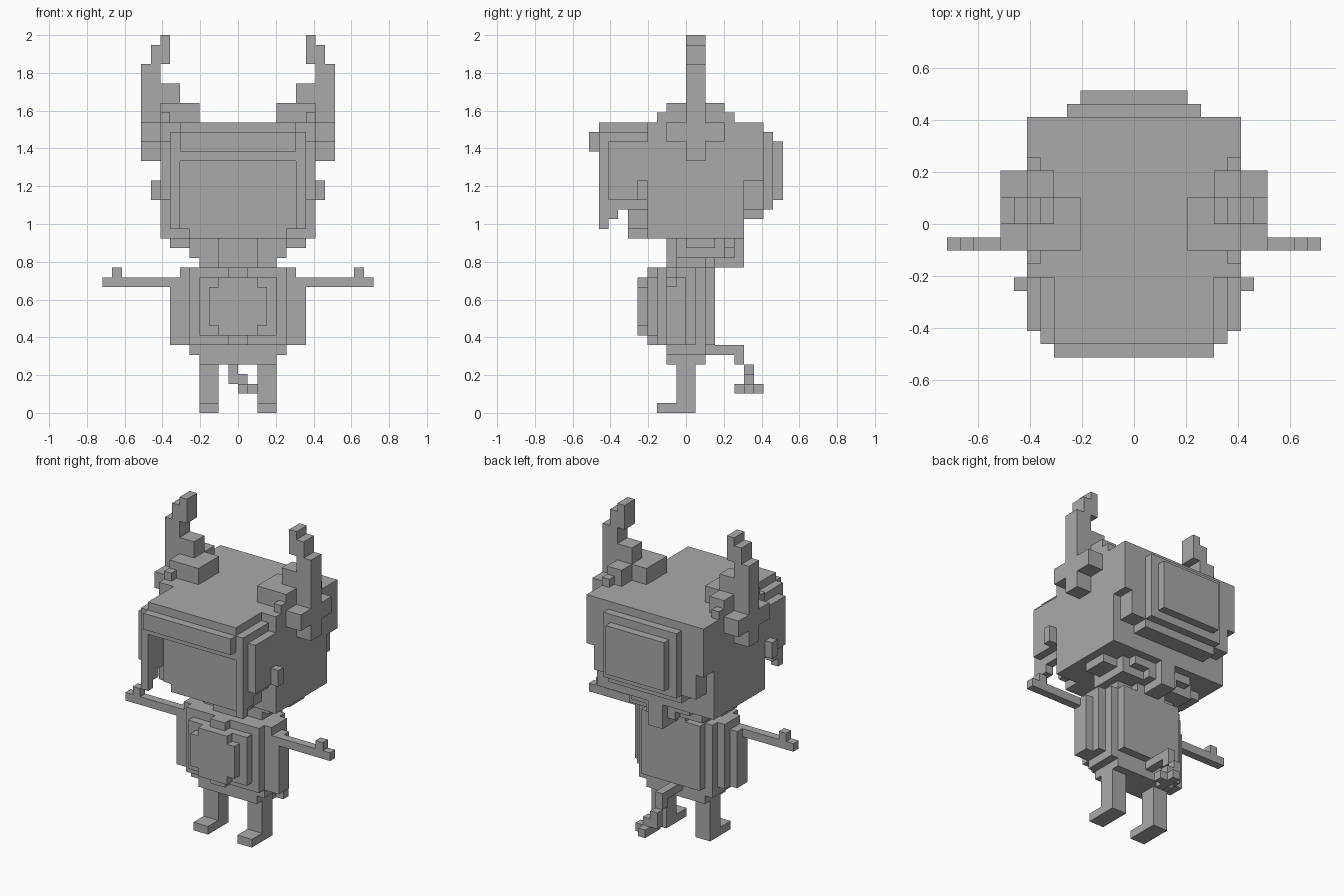
import bpy
import bmesh
from itertools import product
from mathutils import Vector

default = bpy.data.objects.get("Cube")
if default:
    bpy.data.objects.remove(default)

UNIT = 2 / 39  # edge of one cubic cell

grey = bpy.data.materials.new("plain grey")
grey.use_nodes = True
grey.diffuse_color = (0.4, 0.4, 0.4, 1)
grey.node_tree.nodes["Principled BSDF"].inputs["Base Color"].default_value = grey.diffuse_color


def box(x, y, z):
    """Cells filling the given ranges along each axis."""
    return set(product(range(*x), range(*y), range(*z)))


def slab(half, y, z):
    """Cells of a box centred across the body."""
    return box((-half, half), y, z)


def mirror(cells):
    return {(-x - 1, y, z) for x, y, z in cells}


def build(name, *groups):
    """Join boxes into one blocky shell with only its outer faces."""
    cells = set().union(*groups)
    bm = bmesh.new()
    corners = {}

    def corner(p):
        key = tuple(p)
        if key not in corners:
            corners[key] = bm.verts.new(Vector(key) * UNIT)
        return corners[key]

    for cell in cells:
        for axis, side in product(range(3), (0, 1)):
            other = list(cell)
            other[axis] += 1 if side else -1
            if tuple(other) in cells:
                continue
            loop = []
            for a, b in ((0, 0), (1, 0), (1, 1), (0, 1)):
                p = list(cell)
                p[axis] += side
                p[(axis + 1) % 3] += a
                p[(axis + 2) % 3] += b
                loop.append(corner(p))
            bm.faces.new(loop if side else loop[::-1])
    bmesh.ops.dissolve_limit(bm, angle_limit=0.01, verts=bm.verts, edges=bm.edges)
    mesh = bpy.data.meshes.new(name)
    bm.to_mesh(mesh)
    bm.free()
    mesh.materials.append(grey)
    obj = bpy.data.objects.new(name, mesh)
    bpy.context.collection.objects.link(obj)
    return obj


def build_pair(name, *groups):
    """Build a left part and its mirrored right twin."""
    cells = set().union(*groups)
    build("left_" + name, cells)
    build("right_" + name, mirror(cells))


# Legs with forward feet
build_pair("leg", box((2, 4), (-1, 1), (0, 5)), box((2, 4), (-3, 1), (0, 1)))

# Rounded torso
build("torso",
      slab(4, (-2, 2), (5, 6)),
      slab(5, (-2, 2), (6, 7)),
      slab(4, (-3, 3), (7, 15)),
      slab(5, (-3, 2), (7, 15)),
      slab(6, (-2, 1), (7, 15)),
      slab(7, (-2, 0), (7, 14)))

# Stepped belly
build("belly",
      slab(4, (-4, -3), (8, 14)),
      slab(1, (-4, -3), (7, 15)),
      slab(3, (-5, -4), (9, 13)),
      slab(2, (-5, -4), (8, 14)))

# Arms with a raised thumb
build_pair("arm", box((7, 14), (-2, -1), (13, 14)), box((12, 13), (-2, -1), (14, 15)))

# Tail winding down to a flat tuft
build("tail",
      box((-1, 0), (2, 5), (6, 7)),
      box((-1, 0), (5, 6), (5, 7)),
      box((-1, 0), (6, 7), (4, 5)),
      box((-1, 1), (6, 7), (3, 4)),
      box((0, 1), (5, 8), (2, 3)),
      box((0, 2), (6, 7), (2, 3)))

# Neck and ragged nape
build("neck", slab(2, (-2, 3), (15, 18)), slab(4, (-1, 2), (15, 17)))
build("nape_hair",
      slab(7, (0, 3), (17, 18)),
      slab(5, (-1, 4), (16, 18)),
      slab(4, (3, 5), (17, 18)),
      slab(2, (3, 5), (16, 18)),
      slab(1, (3, 6), (15, 18)))

# Head block with trimmed lower back corners
build("head",
      slab(8, (-4, 6), (18, 30)),
      slab(8, (6, 8), (24, 30)),
      slab(7, (6, 8), (21, 24)),
      slab(5, (6, 8), (20, 21)))

# Recessed face
build("face", slab(6, (-6, -4), (19, 30)), slab(5, (-6, -4), (18, 19)))

# Fringe over the face, with a front band
build("fringe", slab(6, (-9, -6), (26, 30)), slab(6, (-10, -9), (27, 29)))

# Side locks framing the face
build_pair("side_lock",
           box((6, 7), (-9, -4), (21, 29)),
           box((6, 7), (-9, -7), (20, 21)),
           box((6, 7), (-9, -8), (19, 20)),
           box((7, 8), (-8, -4), (22, 28)))

# Stepped back of the head
build("head_back", slab(5, (8, 9), (21, 29)), slab(4, (9, 10), (22, 28)))

# Ear studs
build_pair("ear_stud", box((8, 9), (-5, -4), (22, 24)))

# Horns
build_pair("horn",
           box((8, 10), (0, 2), (26, 36)),
           box((6, 8), (0, 2), (32, 34)),
           box((7, 9), (0, 2), (36, 38)),
           box((7, 8), (0, 2), (38, 39)))

# Tufts around the horn roots
build_pair("horn_root",
           box((4, 8), (-2, 2), (30, 32)),
           box((6, 8), (2, 4), (30, 32)),
           box((8, 10), (-2, 4), (28, 30)),
           box((7, 8), (-3, 5), (30, 31)))
